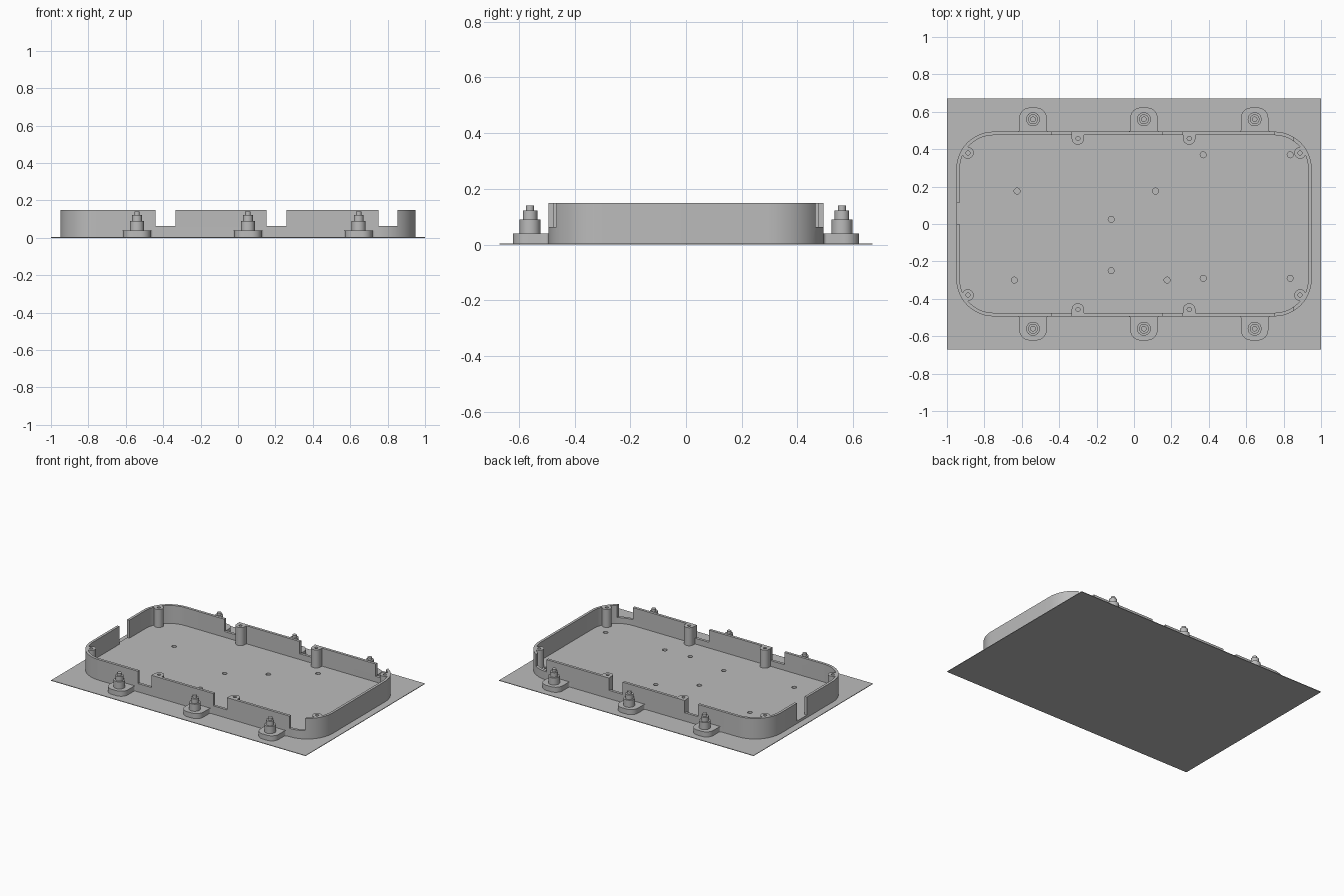
import bpy
import bmesh
from math import sin, cos, pi, radians

cube = bpy.data.objects.get("Cube")
if cube:
    bpy.data.objects.remove(cube, do_unlink=True)

grey = bpy.data.materials.new("plain_grey")
grey.use_nodes = True
colour = (0.5, 0.5, 0.5, 1)
grey.diffuse_color = colour
grey.node_tree.nodes["Principled BSDF"].inputs["Base Color"].default_value = colour

WALL_TOP, FLOOR, BASE = 0.15, 0.022, 0.004


def arc(cx, cy, r, start, end, n=12):
    """Points along an arc, angles in degrees."""
    return [(cx + r * cos(radians(start + (end - start) * i / n)),
             cy + r * sin(radians(start + (end - start) * i / n))) for i in range(n + 1)]


def circle(cx, cy, r, n=32):
    return arc(cx, cy, r, 0, 360, n)[:-1]


def rectangle(x0, x1, y0, y1):
    return [(x0, y0), (x1, y0), (x1, y1), (x0, y1)]


def rounded(hx, hy, r):
    x, y = hx - r, hy - r
    return (arc(x, y, r, 0, 90) + arc(-x, y, r, 90, 180)
            + arc(-x, -y, r, 180, 270) + arc(x, -y, r, 270, 360))


def prisms(name, parts):
    """One object from (outline, bottom, top) prisms."""
    bm = bmesh.new()
    for outline, z0, z1 in parts:
        low = [bm.verts.new((x, y, z0)) for x, y in outline]
        high = [bm.verts.new((x, y, z1)) for x, y in outline]
        bm.faces.new(low[::-1])
        bm.faces.new(high)
        for i in range(len(low)):
            j = (i + 1) % len(low)
            bm.faces.new((low[i], low[j], high[j], high[i]))
    bmesh.ops.recalc_face_normals(bm, faces=bm.faces)
    mesh = bpy.data.meshes.new(name)
    bm.to_mesh(mesh)
    bm.free()
    mesh.materials.append(grey)
    obj = bpy.data.objects.new(name, mesh)
    bpy.context.collection.objects.link(obj)
    return obj


def select(obj):
    bpy.ops.object.select_all(action='DESELECT')
    obj.select_set(True)
    bpy.context.view_layer.objects.active = obj


def combine(target, tool, operation):
    """Apply a boolean and discard the helper."""
    tool.hide_render = True
    select(target)
    mod = target.modifiers.new("combine", 'BOOLEAN')
    mod.operation, mod.object, mod.solver = operation, tool, 'EXACT'
    bpy.ops.object.modifier_apply(modifier=mod.name)
    bpy.data.objects.remove(tool, do_unlink=True)


def smooth(obj):
    select(obj)
    bpy.ops.object.shade_smooth_by_angle(angle=radians(30))


# Thin sheet under everything
prisms("base_sheet", [(rectangle(-1, 1, -0.67, 0.67), 0, BASE)])

# Tray shell
tray = prisms("tray", [(rounded(0.95, 0.494, 0.2), BASE, WALL_TOP)])
combine(tray, prisms("cavity", [(rounded(0.932, 0.475, 0.182), FLOOR, 0.3)]), 'DIFFERENCE')

# Screw bosses along the long walls and in the corners
bosses, screw_holes = [], []
for side in (1, -1):
    for x in (-0.3, 0.295):
        u_shape = arc(x, -0.457, 0.033, 0, 180) + [(x - 0.033, -0.485), (x + 0.033, -0.485)]
        bosses.append(([(px, -side * py) for px, py in u_shape], FLOOR - 0.008, WALL_TOP))
        screw_holes.append((x, side * 0.457))
    for x in (-0.888, 0.888):
        bosses.append((circle(x, side * 0.38, 0.031), FLOOR - 0.008, WALL_TOP))
        screw_holes.append((x, side * 0.38))
combine(tray, prisms("bosses", bosses), 'UNION')

# Wall notches, end slot, screw holes and floor holes
cuts = [(circle(x, y, 0.011, 16), 0.08, 0.3) for x, y in screw_holes]
for side in (1, -1):
    for x0, x1 in ((-0.44, -0.335), (0.152, 0.26), (0.75, 0.853)):
        y0, y1 = sorted((side * 0.432, side * 0.6))
        cuts.append((rectangle(x0, x1, y0, y1), 0.063, 0.3))
cuts.append((rectangle(-1.1, -0.91, 0, 0.112), FLOOR, 0.3))
floor_holes = [(-0.625, 0.176), (0.115, 0.176), (-0.122, 0.025), (-0.122, -0.25),
               (-0.64, -0.3), (0.177, -0.3), (0.37, -0.29), (0.835, -0.29),
               (0.37, 0.37), (0.835, 0.37)]
cuts += [(circle(x, y, 0.016, 20), BASE + 0.003, 0.05) for x, y in floor_holes]
combine(tray, prisms("cutters", cuts), 'DIFFERENCE')
smooth(tray)

# Mounting lugs with stepped pins outside the long walls
for side, row in ((-1, "front"), (1, "back")):
    for i, x in enumerate((-0.54, 0.053, 0.645), 1):
        half, r, flare = 0.073, 0.055, 0.012
        outline = ([(x - half - flare, 0.485)]
                   + arc(x - half - flare, 0.494 + flare, flare, 270, 360, 6)
                   + arc(x - half + r, 0.622 - r, r, 180, 90)
                   + arc(x + half - r, 0.622 - r, r, 90, 0)
                   + arc(x + half + flare, 0.494 + flare, flare, 180, 270, 6)
                   + [(x + half + flare, 0.485)])
        lug = prisms(f"{row}_lug_{i}", [([(px, side * py) for px, py in outline], BASE, 0.04)])
        smooth(lug)
        steps = ((0.037, 0.038, 0.09), (0.026, 0.09, 0.122), (0.0145, 0.122, 0.14))
        pin = prisms(f"{row}_pin_{i}", [(circle(x, side * 0.56, rad), z0, z1)
                                        for rad, z0, z1 in steps])
        smooth(pin)
